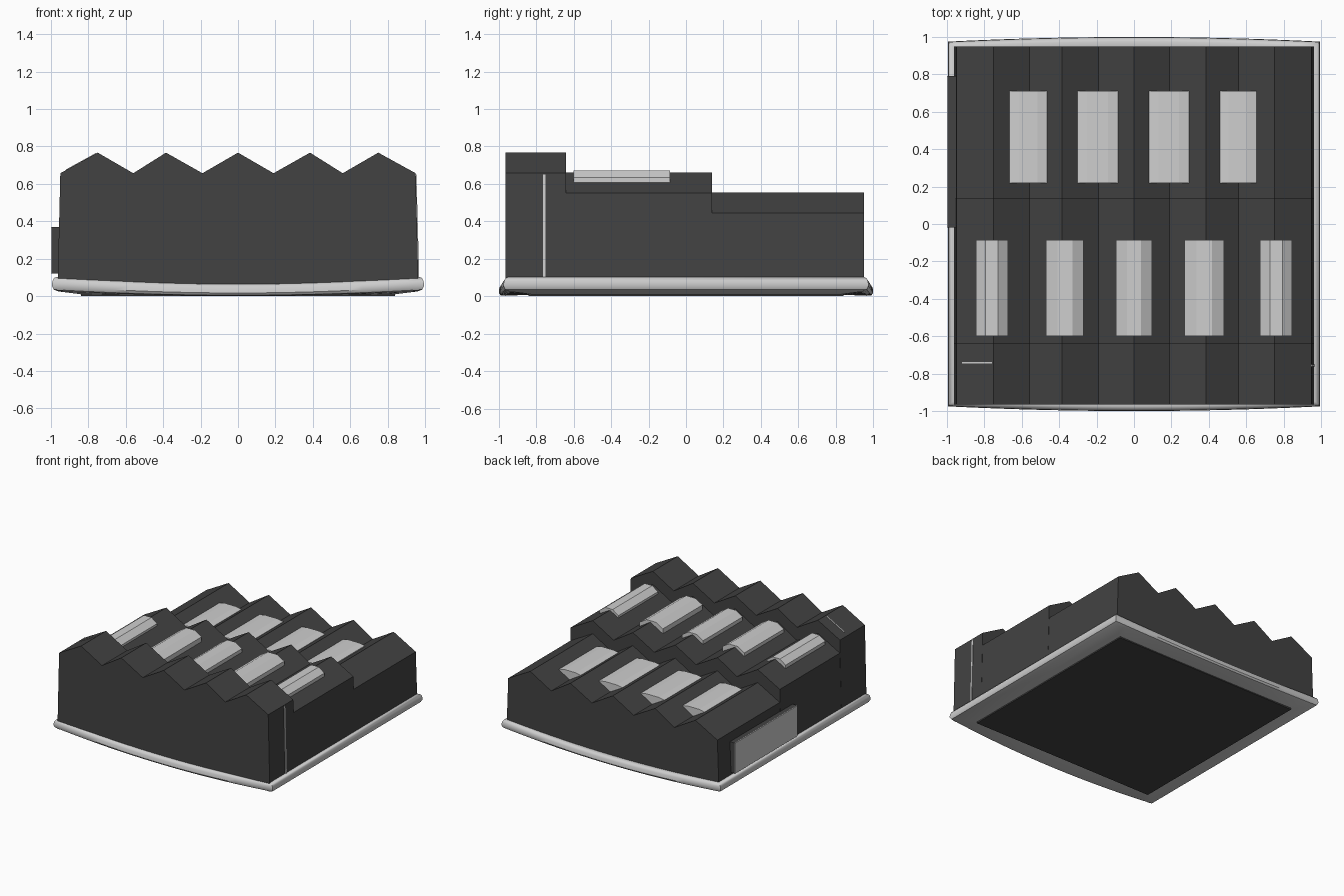
import bpy, bmesh, math

if "Cube" in bpy.data.objects:
    bpy.data.objects.remove(bpy.data.objects["Cube"])


def material(name, value):
    m = bpy.data.materials.new(name)
    m.diffuse_color = (value, value, value, 1)
    m.use_nodes = True
    m.node_tree.nodes["Principled BSDF"].inputs["Base Color"].default_value = m.diffuse_color
    return m


DARK = material("dark_grey", 0.055)
LIGHT = material("light_grey", 0.62)


def finish(name, bm, mat):
    bmesh.ops.recalc_face_normals(bm, faces=bm.faces)
    me = bpy.data.meshes.new(name)
    bm.to_mesh(me)
    bm.free()
    me.materials.append(mat)
    ob = bpy.data.objects.new(name, me)
    bpy.context.collection.objects.link(ob)
    return ob


def prism(name, profile, y0, y1, mat):
    """Extrude an (x, z) outline along y."""
    bm = bmesh.new()
    a = [bm.verts.new((x, y0, z)) for x, z in profile]
    b = [bm.verts.new((x, y1, z)) for x, z in profile]
    n = len(a)
    bm.faces.new(a)
    bm.faces.new(b[::-1])
    for i in range(n):
        j = (i + 1) % n
        bm.faces.new((a[i], b[i], b[j], a[j]))
    return finish(name, bm, mat)


def box(name, x0, x1, y0, y1, z0, z1, mat):
    return prism(name, [(x0, z0), (x1, z0), (x1, z1), (x0, z1)], y0, y1, mat)


# Three stepped roof tiers sharing the same five ridges
ROOF_X = [-0.95, -0.75, -0.56, -0.385, -0.19, 0, 0.19, 0.385, 0.56, 0.75, 0.95]


def tier(name, y0, y1, valley):
    top = [(x, valley + 0.11 * (i % 2)) for i, x in enumerate(ROOF_X)]
    return prism(name, [(-0.965, 0.03)] + top + [(0.965, 0.03)], y0, y1, DARK)


tier("front_tier", -0.965, -0.64, 0.657)
tier("middle_tier", -0.64, 0.14, 0.55)
tier("back_tier", 0.14, 0.95, 0.443)

# Skylight caps: on the ridges of the middle tier, in the valleys of the back tier
for i, (x, w) in enumerate([(-0.76, 0.085), (-0.37, 0.1), (0, 0.095), (0.375, 0.105), (0.76, 0.085)]):
    prism(f"ridge_skylight_{i + 1}",
          [(x - w, 0.58), (x - w, 0.635), (x - 0.4 * w, 0.672),
           (x + 0.4 * w, 0.672), (x + w, 0.635), (x + w, 0.58)], -0.6, -0.085, LIGHT)
for i, (x, w) in enumerate([(-0.565, 0.1), (-0.195, 0.11), (0.185, 0.11), (0.555, 0.1)]):
    prism(f"valley_skylight_{i + 1}",
          [(x - w, 0.44), (x - w, 0.505), (x - 0.5 * w, 0.515),
           (x + 0.5 * w, 0.515), (x + w, 0.505), (x + w, 0.44)], 0.22, 0.71, LIGHT)

# Rounded base trim, bowed out and sagging along the front and back
N = 24
outline = []
for side in (-1, 1):
    for i in range(N + 1):
        x = -side * (-1 + 2 * i / N)
        outline.append((0.995 * x, side * (0.975 + 0.025 * (1 - x * x)), 1 - x * x))
# (inset, height, share of the sag)
section = [(0.17, 0.008, 0), (0.035, 0.025, 0.6), (0.01, 0.035, 0.8), (0, 0.055, 1),
           (0.003, 0.082, 1), (0.012, 0.097, 1), (0.025, 0.102, 1), (0.06, 0.1, 1)]
bm = bmesh.new()
rings = [[bm.verts.new((x * (1 - d), y * (1 - d), z - 0.038 * sag * s))
          for d, z, s in section] for x, y, sag in outline]
for k in range(len(rings)):
    a, b = rings[k], rings[(k + 1) % len(rings)]
    for i in range(len(section)):
        j = (i + 1) % len(section)
        bm.faces.new((a[i], a[j], b[j], b[i]))
trim = finish("base_trim", bm, LIGHT)
bpy.context.view_layer.objects.active = trim
trim.select_set(True)
bpy.ops.object.shade_smooth_by_angle(angle=math.radians(40))

# Dark underside
box("underside", -0.84, 0.84, -0.84, 0.84, 0.0, 0.04, DARK)

# Raised panel on the left wall
box("side_panel_back", -0.994, -0.95, -0.02, 0.79, 0.12, 0.37, DARK)
box("side_panel_face", -1.0, -0.994, -0.02, 0.79, 0.12, 0.37, LIGHT)

# Thin pale seam on the right wall and front roof
prism("wall_seam", [(0.96, 0.1), (0.969, 0.1), (0.954, 0.65), (0.945, 0.65)], -0.763, -0.75, LIGHT)
prism("roof_seam", [(-0.92, 0.665), (-0.92, 0.677), (-0.76, 0.765), (-0.76, 0.753)],
      -0.745, -0.737, LIGHT)
